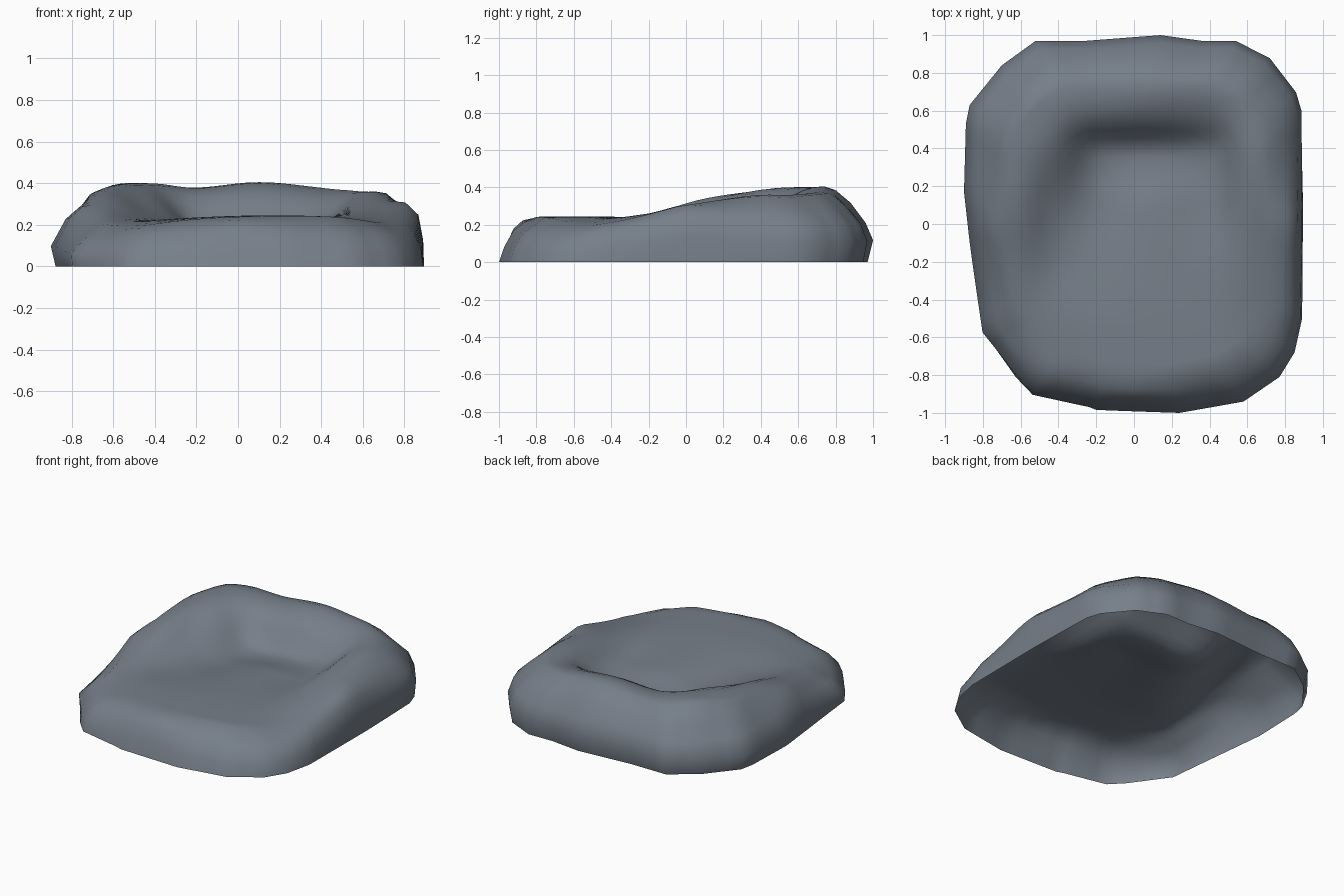
import bpy, bmesh
from mathutils import Vector

if "Cube" in bpy.data.objects:
    bpy.data.objects.remove(bpy.data.objects["Cube"])

# Plan outline, counter-clockwise
OUTLINE = [(.89, -.5), (.895, .1), (.89, .6), (.86, .7), (.72, .88), (.54, .97), (.36, .97),
           (.14, 1), (-.25, .97), (-.52, .97), (-.7, .84), (-.87, .63), (-.89, .53),
           (-.9, .17), (-.87, -.1), (-.81, -.58), (-.63, -.82), (-.54, -.91), (-.24, -.97),
           (-.2, -.985), (.24, -1), (.58, -.94), (.77, -.81), (.85, -.68)]

# Side-wall profiles (plan scale, z) for each direction
FRONT = [(1, 0), (.97, .09), (.93, .18), (.88, .225)]
BACK = [(.97, 0), (1, .12), (.96, .215), (.88, .325)]
LEFT = [(.975, 0), (1, .1), (.92, .235), (.85, .29)]
RIGHT = [(1, 0), (.995, .13), (.97, .25), (.9, .31)]

# Upholstered top: heights on a coarse grid
XS = [-.85, -.62, -.42, -.2, .1, .42, .6, .8]
YS = [-.85, -.5, -.2, .1, .4, .56, .74, .9]
HEIGHTS = [[.12, .145, .19, .225, .24, .24, .225, .17],
           [.17, .2, .22, .235, .245, .24, .225, .195],
           [.21, .26, .22, .215, .235, .235, .26, .25],
           [.25, .34, .26, .19, .22, .22, .31, .32],
           [.27, .38, .36, .2, .19, .235, .355, .335],
           [.27, .385, .395, .345, .35, .335, .36, .315],
           [.26, .375, .39, .378, .405, .375, .35, .285],
           [.2, .275, .3, .32, .325, .3, .27, .2]]


def spline(xs, vs, x):
    """Smooth cubic interpolation through uneven samples."""
    x = min(max(x, xs[0]), xs[-1])
    i = next(k for k in range(len(xs) - 1) if x <= xs[k + 1])

    def slope(k):
        a, b = max(k - 1, 0), min(k + 1, len(xs) - 1)
        return (vs[b] - vs[a]) / (xs[b] - xs[a])
    h = xs[i + 1] - xs[i]
    t = (x - xs[i]) / h
    return ((2*t**3 - 3*t*t + 1) * vs[i] + (t**3 - 2*t*t + t) * h * slope(i)
            + (3*t*t - 2*t**3) * vs[i + 1] + (t**3 - t*t) * h * slope(i + 1))


def height(x, y):
    return spline(YS, [spline(XS, row, x) for row in HEIGHTS], y)


def side_point(p, k):
    """Point k of the wall profile, blended by direction; corners sit lower."""
    d = p.normalized()
    wx, wy = d.x ** 2, d.y ** 2
    a = (RIGHT if d.x > 0 else LEFT)[k]
    b = (BACK if d.y > 0 else FRONT)[k]
    s, z = a[0] * wx + b[0] * wy, a[1] * wx + b[1] * wy
    low = min(1, 1.6 * abs(d.y)) * abs(d.x)
    drop = (.42 if d.x > 0 else .46) if d.y < 0 else (.17 if d.x > 0 else .1)
    if k > 1 and d.y < 0:
        s -= .03 * low
    return (p.x * s, p.y * s, z * (1 - drop * low))


# Subdivide the outline edges
pts = []
for a, b in zip(OUTLINE, OUTLINE[1:] + OUTLINE[:1]):
    a, b = Vector(a), Vector(b)
    n = max(1, round((b - a).length / .08))
    pts += [a.lerp(b, i / n) for i in range(n)]

# Open-bottomed cushion shell: wall rings, then top rings towards the middle
bm = bmesh.new()
rings = [[bm.verts.new(side_point(p, k)) for p in pts] for k in range(4)]
for s in [.8, .74, .68, .62, .56, .51, .46, .41, .36, .29, .22, .14, .07]:
    rings.append([bm.verts.new((p.x*s, p.y*s, height(p.x*s, p.y*s))) for p in pts])
n = len(pts)
for lo, hi in zip(rings, rings[1:]):
    for i in range(n):
        j = (i + 1) % n
        bm.faces.new((lo[i], lo[j], hi[j], hi[i]))
mid = bm.verts.new((0, 0, height(0, 0)))
for i in range(n):
    bm.faces.new((rings[-1][i], rings[-1][(i + 1) % n], mid))

mesh = bpy.data.meshes.new("seat_cushion")
bm.to_mesh(mesh)
bm.free()
for f in mesh.polygons:
    f.use_smooth = True

# Slate-grey fabric
fabric = bpy.data.materials.new("slate_fabric")
fabric.diffuse_color = (.18, .21, .25, 1)
fabric.use_nodes = True
fabric.node_tree.nodes["Principled BSDF"].inputs["Base Color"].default_value = fabric.diffuse_color
mesh.materials.append(fabric)
cushion = bpy.data.objects.new("seat_cushion", mesh)
bpy.context.collection.objects.link(cushion)
